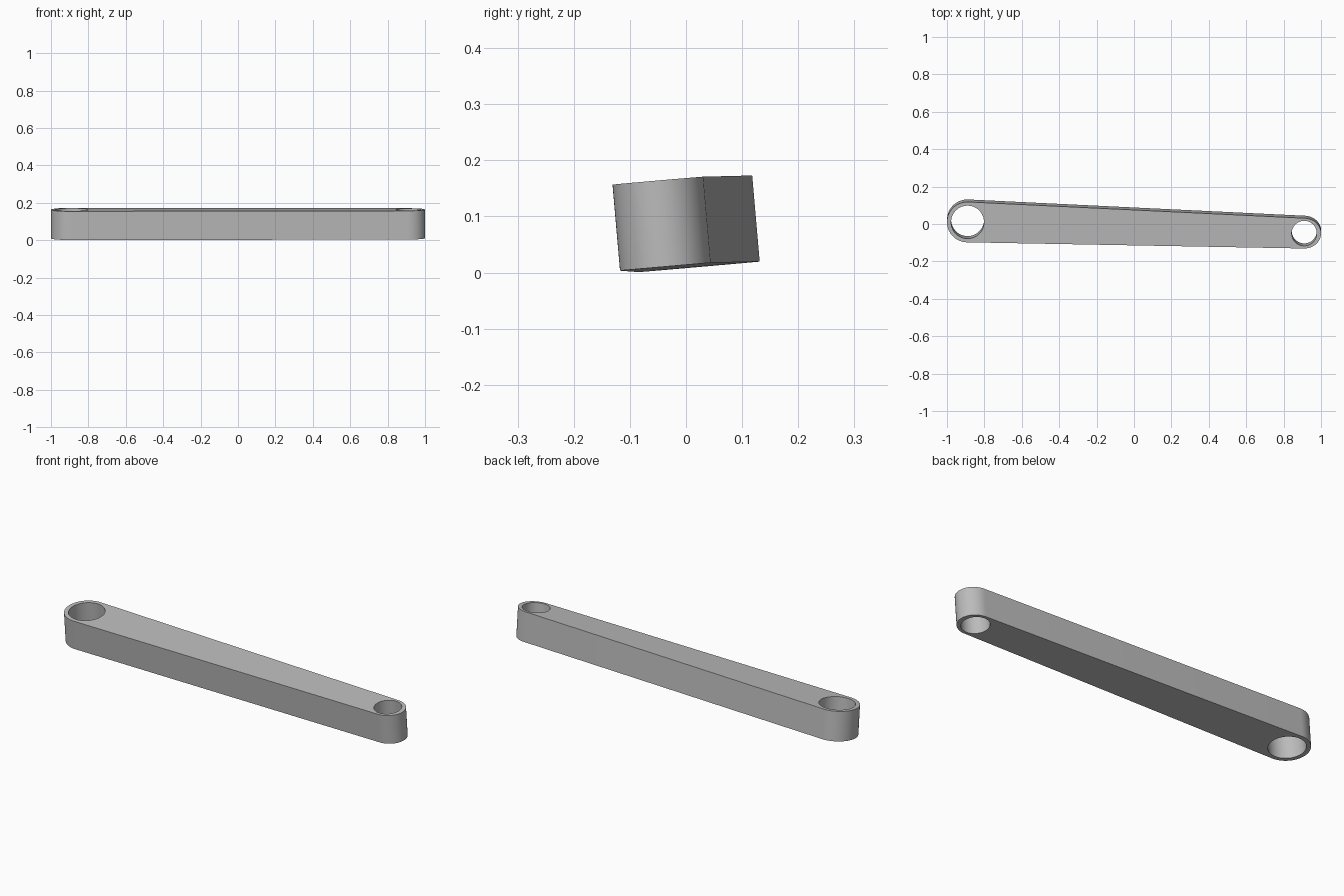
import bpy
import bmesh
from math import cos, sin, pi, radians
from mathutils import Vector

cube = bpy.data.objects.get("Cube")
if cube:
    bpy.data.objects.remove(cube, do_unlink=True)

grey = bpy.data.materials.new("Plain grey")
grey.use_nodes = True
colour = (0.5, 0.5, 0.5, 1)
grey.diffuse_color = colour
grey.node_tree.nodes["Principled BSDF"].inputs["Base Color"].default_value = colour

THICKNESS = 0.154
SLOPE_X, SLOPE_Y, HEIGHT = 0.003, 0.087, 0.1654   # tilted top plane


def arc(centre, rx, ry, start, sweep, steps):
    """Points along an elliptical arc lying on the tilted top plane."""
    points = []
    for i in range(steps):
        a = radians(start) + radians(sweep) * i / (steps if sweep == 360 else steps - 1)
        x, y = centre[0] + rx * cos(a), centre[1] + ry * sin(a)
        points.append(Vector((x, y, HEIGHT + SLOPE_X * x + SLOPE_Y * y)))
    return points


def add_loop(bm, points):
    verts = [bm.verts.new(p) for p in points]
    return [bm.edges.new((v, verts[i - 1])) for i, v in enumerate(verts)]


# Tapered outline with rounded ends and one hole at each end
big, small = (-0.89, 0.010), (0.91, -0.050)
bm = bmesh.new()
edges = add_loop(bm, arc(small, 0.09, 0.081, -90, 180, 33) + arc(big, 0.11, 0.108, 90, 180, 33))
edges += add_loop(bm, arc(big, 0.088, 0.088, 0, 360, 64))
edges += add_loop(bm, arc(small, 0.067, 0.067, 0, 360, 64))
normal = Vector((-SLOPE_X, -SLOPE_Y, 1)).normalized()
bmesh.ops.triangle_fill(bm, edges=edges, use_beauty=True, normal=normal)

# Give the bar its thickness
result = bmesh.ops.extrude_face_region(bm, geom=bm.faces[:], use_keep_orig=True)
moved = [g for g in result["geom"] if isinstance(g, bmesh.types.BMVert)]
bmesh.ops.translate(bm, verts=moved, vec=-normal * THICKNESS)
bmesh.ops.recalc_face_normals(bm, faces=bm.faces[:])

mesh = bpy.data.meshes.new("link_bar")
bm.to_mesh(mesh)
bm.free()
mesh.materials.append(grey)
bar = bpy.data.objects.new("link_bar", mesh)
bpy.context.collection.objects.link(bar)
bpy.ops.object.select_all(action="DESELECT")
bar.select_set(True)
bpy.context.view_layer.objects.active = bar
bpy.ops.object.shade_smooth_by_angle(angle=radians(30))
